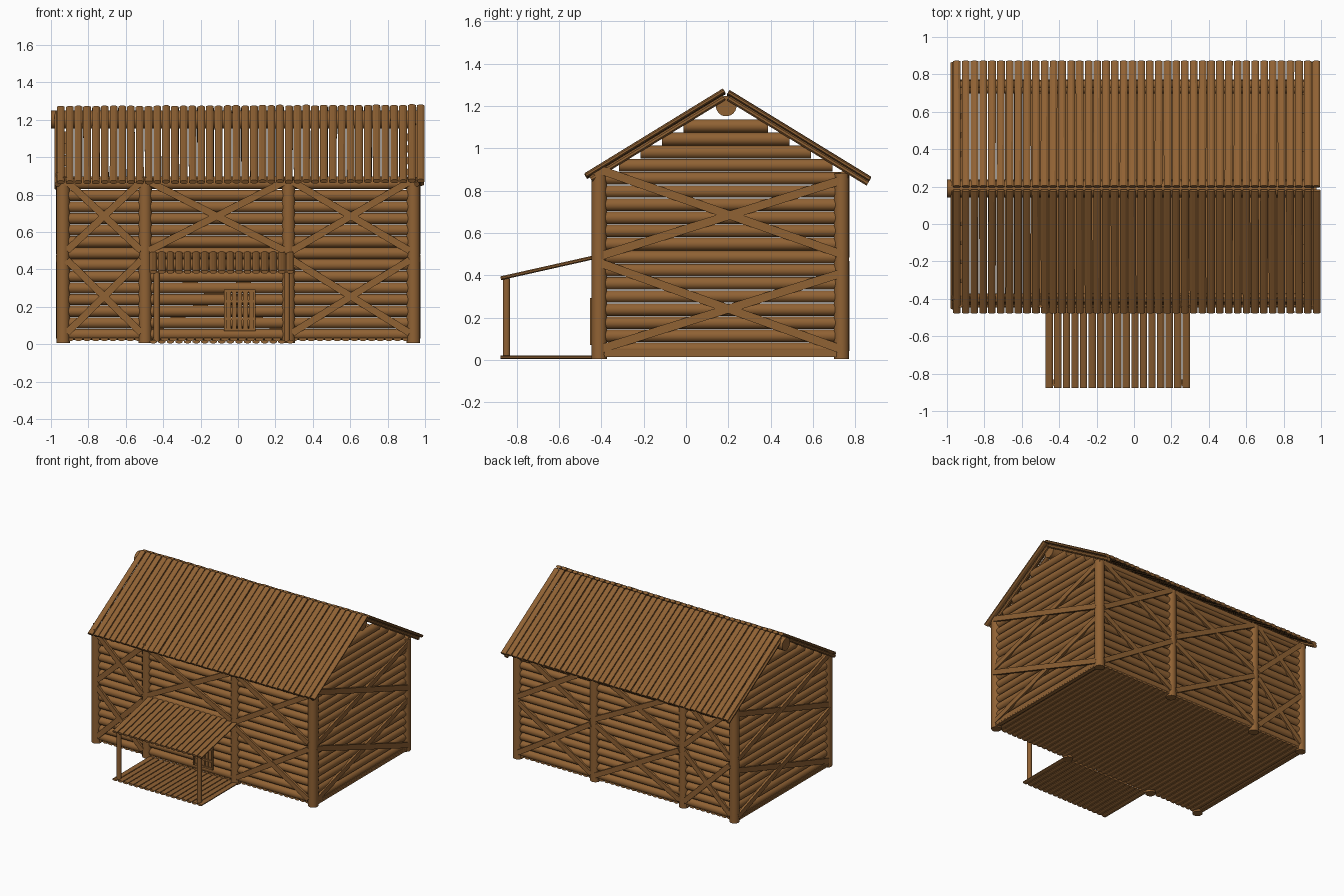
import bpy, bmesh, math, random
from mathutils import Vector

if "Cube" in bpy.data.objects:
    bpy.data.objects.remove(bpy.data.objects["Cube"])

random.seed(4)
mat = bpy.data.materials.new("brown wood")
mat.diffuse_color = (0.28, 0.122, 0.034, 1)
mat.use_nodes = True
mat.node_tree.nodes["Principled BSDF"].inputs["Base Color"].default_value = mat.diffuse_color


def prism(bm, a, b, rw, rt, seg=12, up=(0, 0, 1)):
    """Bar from a to b; rw = half width, rt = half thickness along up."""
    a, b = Vector(a), Vector(b)
    d = (b - a).normalized()
    side = d.cross(Vector(up)).normalized()
    nrm = side.cross(d)
    k = 1 / math.cos(math.pi / seg)
    rings = []
    for p in (a, b):
        ring = []
        for i in range(seg):
            t = 2 * math.pi * (i + 0.5) / seg
            ring.append(bm.verts.new(p + side * (math.cos(t) * rw * k) + nrm * (math.sin(t) * rt * k)))
        rings.append(ring)
    for i in range(seg):
        j = (i + 1) % seg
        bm.faces.new((rings[0][i], rings[0][j], rings[1][j], rings[1][i]))
    bm.faces.new(rings[0][::-1])
    bm.faces.new(rings[1])


def make(name, bars, smooth=False):
    bm = bmesh.new()
    for bar in bars:
        prism(bm, *bar)
    bmesh.ops.recalc_face_normals(bm, faces=bm.faces[:])
    me = bpy.data.meshes.new(name)
    bm.to_mesh(me)
    bm.free()
    me.materials.append(mat)
    ob = bpy.data.objects.new(name, me)
    bpy.context.collection.objects.link(ob)
    if smooth:
        bpy.ops.object.select_all(action='DESELECT')
        ob.select_set(True)
        bpy.context.view_layer.objects.active = ob
        bpy.ops.object.shade_smooth_by_angle(angle=math.radians(40))
    return ob


XS = (-0.935, -0.497, 0.27, 0.938)      # post lines
YF, YB, RY = -0.41, 0.735, 0.188        # front wall, back wall, ridge
SLOPE = 0.61
Y = (0, 1, 0)
X = (1, 0, 0)

# Round upright posts
make("wall_posts", [((x, y, 0.005), (x, y, h), 0.036, 0.036, 16, Y)
                    for x in XS for y, h in ((YF, 0.895), (YB, 0.88))], True)

# Stacked wall logs, side walls continuing into the gables
front, sides = [], []
for i in range(18):
    z = 0.052 + 0.062 * i
    r = 0.0295 + random.uniform(-0.0005, 0.0012)
    if i < 14:
        for y in (YF + 0.008, YB - 0.008):
            front.append(((XS[0], y, z), (XS[3], y, z), r, r, 12))
        y0, y1 = YF, YB
    else:
        y0 = -0.48 + (z + 0.05 - 0.87) / SLOPE
        y1 = 2 * RY - y0
    for x in (XS[0] + 0.008, XS[3] - 0.008):
        sides.append(((x, y0, z), (x, y1, z), r, r, 12))
make("long_wall_logs", front, True)
make("gable_wall_logs", sides, True)

# Crossed braces on the outside of every bay (door bay has no lower cross)
braces = []
for y, s in ((YF - 0.022, -1), (YB + 0.022, 1)):
    for k in range(3):
        a, b = XS[k] + 0.02, XS[k + 1] - 0.02
        for z0, z1 in ((0.06, 0.45), (0.5, 0.87)):
            if s < 0 and k == 1 and z0 < 0.3:
                continue
            braces.append(((a, y, z0), (b, y, z1), 0.019, 0.009, 4, Y))
            braces.append(((a, y + s * 0.006, z1), (b, y + s * 0.006, z0), 0.019, 0.009, 4, Y))
for x, s in ((XS[0] - 0.022, -1), (XS[3] + 0.022, 1)):
    for f0, b1, b0, f1 in ((0.05, 0.41, 0.05, 0.46), (0.49, 0.85, 0.5, 0.9)):
        braces.append(((x, YF, f0), (x, YB, b1), 0.02, 0.009, 4, X))
        braces.append(((x + s * 0.006, YF, f1), (x + s * 0.006, YB, b0), 0.02, 0.009, 4, X))
make("cross_braces", braces)

# Floor boards and sill beams
make("floor_boards", [((-0.945 + 0.0461 * i, YF - 0.015, 0.027), (-0.945 + 0.0461 * i, YB + 0.015, 0.027),
                       0.0205, 0.01, 8) for i in range(42)])
make("sill_beams", [((x, YF, 0.03), (x, YB, 0.03), 0.015, 0.016, 4) for x in (XS[0] - 0.012, XS[3] + 0.012)])

# Ridge log, rafters and wall plates
make("ridge_log", [((-1.0, 0.19, 1.2), (0.95, 0.19, 1.2), 0.048, 0.048, 20)], True)
rafters = []
for x in (-0.965, 0.955):
    rafters.append(((x, -0.45, 0.855), (x, 0.18, 0.855 + 0.63 * SLOPE), 0.015, 0.013, 8))
    rafters.append(((x, 0.86, 0.835), (x, 0.2, 0.835 + 0.66 * SLOPE), 0.015, 0.013, 8))
make("rafters", rafters)
make("wall_plates", [((-0.96, y, z), (0.96, y, z), 0.022, 0.022, 12)
                     for y, z in ((YF + 0.01, 0.875), (YB + 0.01, 0.87))], True)

# Roof boards on both slopes, with slightly uneven heights
for name, ends in (("front_roof_boards", ((-0.473, 0.868), (0.18, 1.268))),
                   ("back_roof_boards", ((0.868, 0.853), (0.2, 1.262)))):
    bars = []
    for i in range(42):
        x = -0.947 + 0.0469 * i
        dz = 0.008 * (i / 41 - 0.5) + random.uniform(-0.002, 0.002)
        a, b = [(x + random.uniform(-0.0015, 0.0015), y, z + dz) for y, z in ends]
        bars.append((a, b, 0.0205, 0.011, 8))
    make(name, bars)

# Porch: roof boards, floor boards, posts and beams
px = [-0.453 + 0.0458 * i for i in range(17)]
make("porch_roof_boards", [((x, -0.876, 0.386), (x, YF - 0.02, 0.486), 0.0195, 0.009, 8) for x in px])
make("porch_floor_boards", [((x, -0.877, 0.013), (x, YF - 0.01, 0.013), 0.0195, 0.0085, 8) for x in px])
make("porch_posts", [((x, -0.848, 0.015), (x, -0.848, 0.385), 0.017, 0.017, 12, Y)
                     for x in (-0.435, 0.262)], True)

# Door: boards with frame and cross rails
dy = YF - 0.028
door = [((-0.05 + 0.03 * i, dy, 0.075), (-0.05 + 0.03 * i, dy, 0.285), 0.0125, 0.006, 4, Y) for i in range(5)]
door += [((-0.07, dy - 0.008, z), (0.09, dy - 0.008, z), 0.007, 0.006, 4, Y) for z in (0.078, 0.135, 0.23, 0.285)]
door += [((x, dy - 0.008, 0.07), (x, dy - 0.008, 0.292), 0.006, 0.007, 4, Y) for x in (-0.068, 0.088)]
make("door", door)
